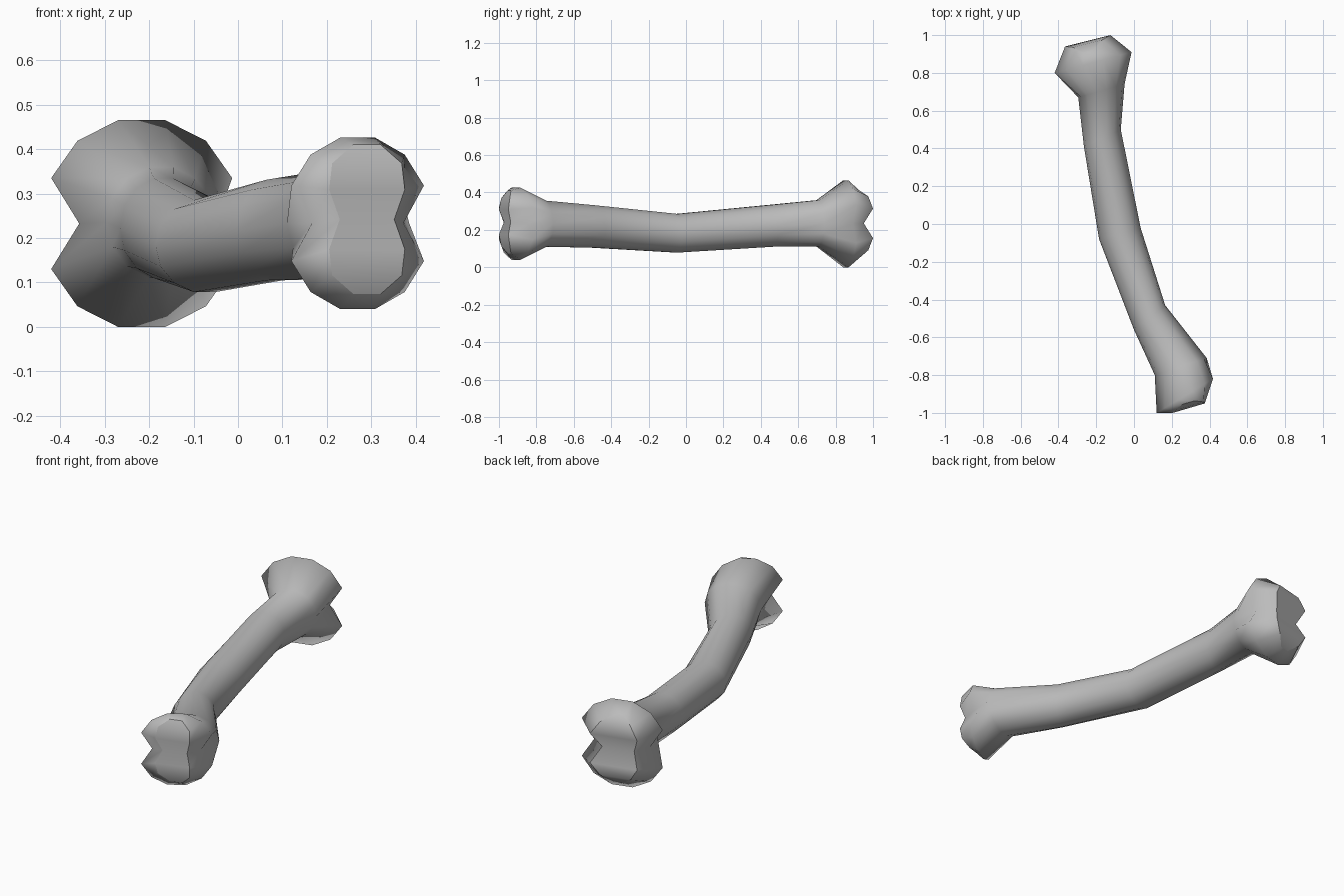
import bpy
import bmesh
from math import sin, cos, pi

cube = bpy.data.objects.get("Cube")
if cube:
    bpy.data.objects.remove(cube, do_unlink=True)

grey = bpy.data.materials.new("bone_grey")
grey.use_nodes = True
colour = (0.5, 0.5, 0.5, 1)
grey.diffuse_color = colour
grey.node_tree.nodes["Principled BSDF"].inputs["Base Color"].default_value = colour

# Quarter profiles, from the side notch up to the crown: (width, height, inward dip)
ROUND = [(cos(k * pi / 7), sin(k * pi / 7), 0) for k in range(4)]
KNUCKLE = [(0.69, 0, 0), (1, 0.44, 0), (0.71, 0.8, 0), (0.26, 1, 0)]
FRONT_CAP = [(0.72, 0, 0.02), (1, 0.4, 0), (0.92, 0.75, 0.01), (0.36, 1, 0.03)]
BACK_CAP = [(0.68, 0, -0.04), (1, 0.44, 0), (0.65, 0.8, -0.015), (0.22, 1, -0.055)]

# Sections from front to back: right xy, left xy, centre height, half height, profile
SECTIONS = [
    ((0.205, -1.0), (0.375, -0.95), 0.242, 0.168, FRONT_CAP),
    ((0.12, -1.0), (0.418, -0.82), 0.233, 0.193, KNUCKLE),
    ((0.11, -0.8), (0.385, -0.71), 0.233, 0.126, ROUND),
    ((0.0, -0.56), (0.165, -0.43), 0.218, 0.116, ROUND),
    ((-0.185, -0.08), (0.035, -0.02), 0.182, 0.106, ROUND),
    ((-0.265, 0.41), (-0.07, 0.5), 0.222, 0.115, ROUND),
    ((-0.295, 0.67), (-0.05, 0.74), 0.235, 0.127, ROUND),
    ((-0.42, 0.8), (-0.013, 0.91), 0.2325, 0.2325, KNUCKLE),
    ((-0.365, 0.94), (-0.125, 1.0), 0.235, 0.18, BACK_CAP),
]


def full_outline(quarter):
    """Mirror a quarter profile into the whole outline, starting at the left notch."""
    upper = quarter + [(-w, h, d) for w, h, d in reversed(quarter)]
    lower = [(w, -h, d) for w, h, d in reversed(upper[1:-1])]
    return upper + lower


def add_ring(bm, section):
    right, left, z, half, quarter = section
    ring = []
    for w, h, dip in full_outline(quarter):
        t = (1 + w) / 2
        x = right[0] + t * (left[0] - right[0])
        y = right[1] + t * (left[1] - right[1]) + dip
        ring.append(bm.verts.new((x, y, z + h * half)))
    return ring


def add_cap(bm, ring):
    """Close an end with strips running across it, and keep its rim crisp."""
    n = len(ring)
    crown = 3
    rows = [(ring[(crown - k) % n], ring[(crown + 1 + k) % n]) for k in range(n // 2)]
    for (a, b), (c, d) in zip(rows, rows[1:]):
        bm.faces.new((a, b, d, c))
    for i in range(n):
        bm.edges.get((ring[i], ring[(i + 1) % n])).smooth = False


# Shaft and knuckles lofted through the sections
bm = bmesh.new()
rings = [add_ring(bm, s) for s in SECTIONS]
for a, b in zip(rings, rings[1:]):
    for i in range(len(a)):
        j = (i + 1) % len(a)
        bm.faces.new((a[i], a[j], b[j], b[i]))

# End caps
add_cap(bm, rings[0])
add_cap(bm, rings[-1])
bmesh.ops.recalc_face_normals(bm, faces=bm.faces)
for f in bm.faces:
    f.smooth = True

mesh = bpy.data.meshes.new("bone")
bm.to_mesh(mesh)
bm.free()
mesh.materials.append(grey)
bone = bpy.data.objects.new("bone", mesh)
bpy.context.scene.collection.objects.link(bone)
